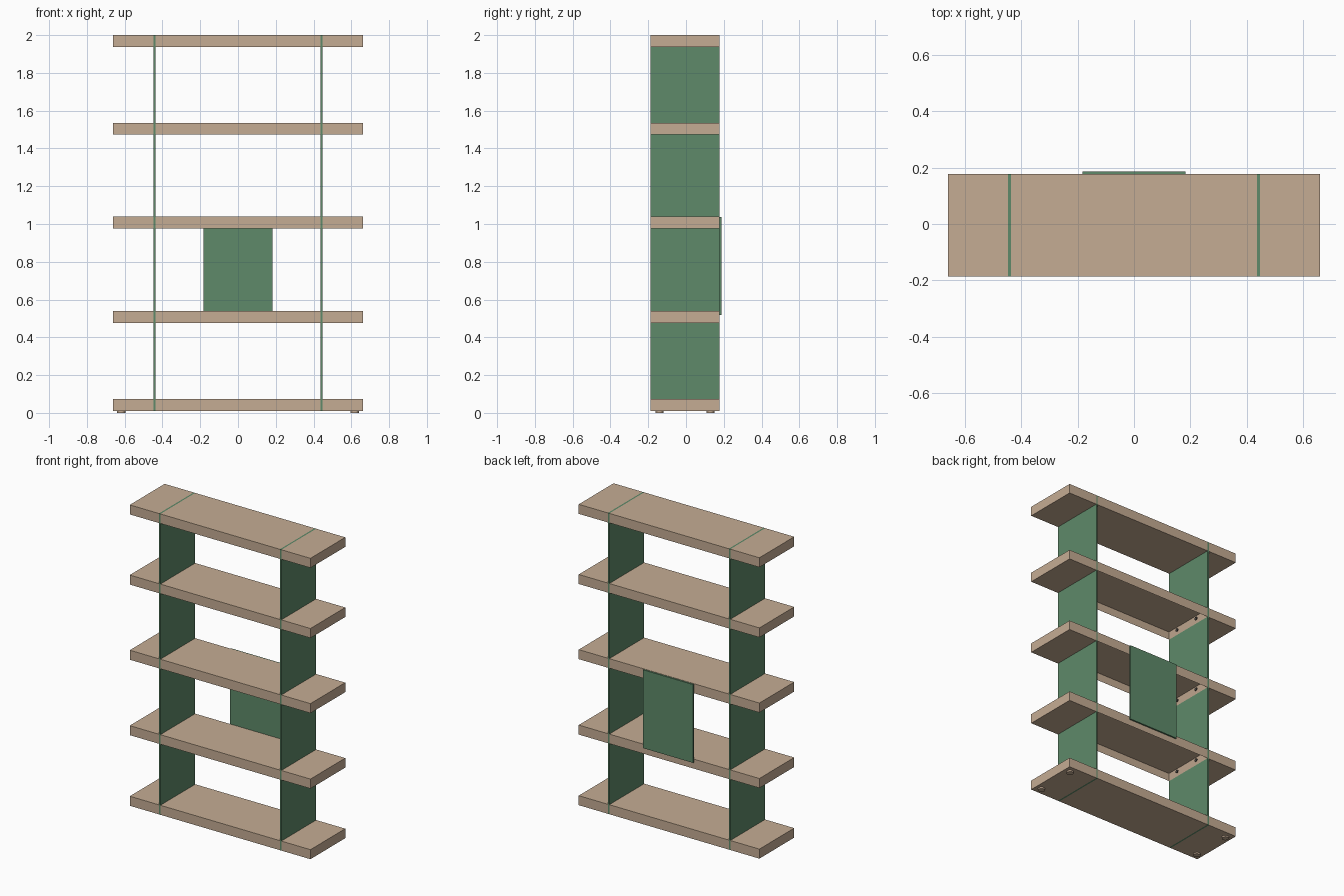
import bpy, bmesh, math
from mathutils import Matrix

if "Cube" in bpy.data.objects:
    bpy.data.objects.remove(bpy.data.objects["Cube"])


def material(name, rgb):
    m = bpy.data.materials.new(name)
    m.diffuse_color = (*rgb, 1)
    m.use_nodes = True
    m.node_tree.nodes["Principled BSDF"].inputs["Base Color"].default_value = m.diffuse_color
    return m


WOOD = material("light_wood", (0.56, 0.415, 0.295))
GREEN = material("green_board", (0.112, 0.255, 0.143))
DARK = material("dark_metal", (0.06, 0.055, 0.05))


def finish(bm, name, mat):
    bmesh.ops.recalc_face_normals(bm, faces=bm.faces)
    me = bpy.data.meshes.new(name)
    bm.to_mesh(me)
    bm.free()
    me.materials.append(mat)
    ob = bpy.data.objects.new(name, me)
    bpy.context.collection.objects.link(ob)
    return ob


def box(name, x0, x1, y0, y1, z0, z1, mat, recess=0):
    bm = bmesh.new()
    size = Matrix.Diagonal((x1 - x0, y1 - y0, z1 - z0, 1))
    mid = Matrix.Translation(((x0 + x1) / 2, (y0 + y1) / 2, (z0 + z1) / 2))
    bmesh.ops.create_cube(bm, size=1, matrix=mid @ size)
    if recess:  # hollow out the underside
        bm.normal_update()
        under = min(bm.faces, key=lambda f: f.normal.z)
        bmesh.ops.inset_region(bm, faces=[under], thickness=0.014)
        bmesh.ops.translate(bm, verts=under.verts, vec=(0, 0, recess))
    return finish(bm, name, mat)


def disc(name, loc, r, h, mat, sideways=False):
    bm = bmesh.new()
    m = Matrix.Translation(loc)
    if sideways:
        m = m @ Matrix.Rotation(math.pi / 2, 4, 'Y')
    bmesh.ops.create_cone(bm, cap_ends=True, segments=24, radius1=r,
                          radius2=r, depth=h, matrix=m)
    return finish(bm, name, mat)


Y0, Y1 = -0.187, 0.177
YC = (Y0 + Y1) / 2
PX0, PX1, END = 0.437, 0.448, 0.661
T = 0.063

# shelves: centre span plus two outer ends, with hollow middle shelves
for i, z in enumerate((0.01, 0.477, 0.976, 1.473, 1.937)):
    middle = 0 < i < 4
    box(f"shelf_{i}_centre", -PX0, PX0, Y0, Y1, z, z + T, WOOD,
        0.045 if middle else 0)
    for s in (-1, 1):
        a, b = sorted((s * PX1, s * END))
        box(f"shelf_{i}_end", a, b, Y0, Y1, z, z + T, WOOD)
        if middle:  # bolt heads inside the recess
            for t in (-1, 1):
                disc("bolt_head", (s * (PX0 - 0.016), YC + t * 0.09, z + 0.022),
                     0.011, 0.004, DARK, True)

# upright panels and feet
for s in (-1, 1):
    a, b = sorted((s * PX0, s * PX1))
    box("upright_panel", a, b, Y0, Y1, 0.01, 2.0, GREEN)
    for t in (-1, 1):
        disc("foot", (s * 0.618, YC + t * 0.135, 0.0055), 0.022, 0.011, WOOD)

# back plate
box("back_plate", -0.183, 0.183, Y1, 0.187, 0.519, 1.037, GREEN)
